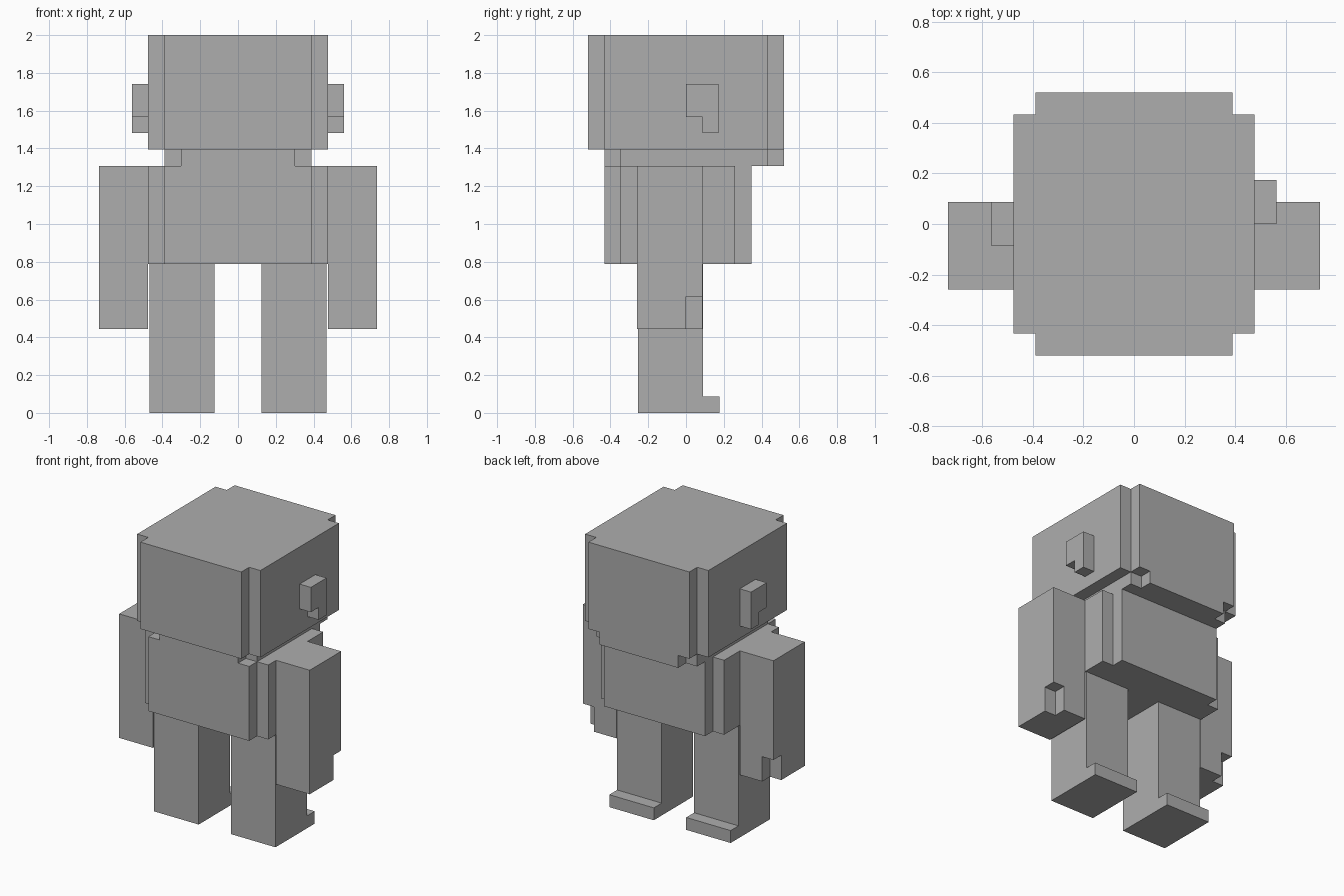
import bpy
import bmesh
from mathutils import Vector

U = 0.0865           # one block
TOP = 2.0            # crown of the head

cube = bpy.data.objects.get("Cube")
if cube:
    bpy.data.objects.remove(cube, do_unlink=True)

grey = bpy.data.materials.new("plain grey")
grey.use_nodes = True
grey.diffuse_color = (0.42, 0.42, 0.42, 1)
grey.node_tree.nodes["Principled BSDF"].inputs["Base Color"].default_value = grey.diffuse_color


def prism(name, outline, axis, low, high):
    """Extrude a flat outline along x or z between two positions."""
    bm = bmesh.new()
    if axis == "z":
        points = [(a, b, low) for a, b in outline]
        move = Vector((0, 0, high - low))
    else:
        points = [(low, a, b) for a, b in outline]
        move = Vector((high - low, 0, 0))
    face = bm.faces.new([bm.verts.new(p) for p in points])
    grown = bmesh.ops.extrude_face_region(bm, geom=[face])["geom"]
    bmesh.ops.translate(bm, vec=move,
                        verts=[v for v in grown if isinstance(v, bmesh.types.BMVert)])
    bmesh.ops.recalc_face_normals(bm, faces=bm.faces)
    mesh = bpy.data.meshes.new(name)
    bm.to_mesh(mesh)
    bm.free()
    mesh.materials.append(grey)
    obj = bpy.data.objects.new(name, mesh)
    bpy.context.collection.objects.link(obj)
    return obj


def notched(half_width, front, back):
    """Rectangle in blocks with a one-block square cut from each corner."""
    w, n = half_width, half_width - 1
    side = [(n, front), (n, front + 1), (w, front + 1),
            (w, back - 1), (n, back - 1), (n, back)]
    outline = side + [(-x, y) for x, y in reversed(side)]
    return [(x * U, y * U) for x, y in outline]


def rectangle(x0, x1, y0, y1):
    return [(x0, y0), (x1, y0), (x1, y1), (x0, y1)]


# Head, neck layer and torso
neck_top = TOP - 7 * U
shoulder = neck_top - U
hip = shoulder - 6 * U
prism("head", notched(5.5, -6, 6), "z", neck_top, TOP)
prism("neck", notched(4.5, -5, 6), "z", shoulder, neck_top)
prism("torso", notched(5.5, -5, 4), "z", hip, shoulder)

for side, label in ((1, "left"), (-1, "right")):
    # Ear with its front lower quarter missing; the right one sits further forward
    y = 0 if side == 1 else -U
    high, low = TOP - 3 * U, TOP - 6 * U
    step = low + U
    ear = [(y, high), (y, step), (y + U, step), (y + U, low),
           (y + 2 * U, low), (y + 2 * U, high)]
    prism(label + "_ear", ear, "x", side * 5.5 * U, side * 6.5 * U)

    # Arm with a notch in the outer back corner of the hand
    hand = shoulder - 10 * U
    arm = prism(label + "_arm", rectangle(side * 5.5 * U, side * 8.5 * U, -3 * U, U),
                "z", hand, shoulder)
    cutter = prism(label + "_hand_cutter",
                   rectangle(side * 7.5 * U, side * 9.5 * U, 0, 2 * U),
                   "z", hand - U, hand + 2 * U)
    cutter.hide_render = True
    cutter.hide_viewport = True
    cutter.display_type = "WIRE"
    cut = arm.modifiers.new("hand notch", "BOOLEAN")
    cut.operation = "DIFFERENCE"
    cut.solver = "EXACT"
    cut.object = cutter

    # Leg with a low foot ledge at the back
    back = 0.09
    leg = [(-0.255, 0), (back + U, 0), (back + U, U), (back, U), (back, hip), (-0.255, hip)]
    prism(label + "_leg", leg, "x", side * 0.125, side * 0.468)
